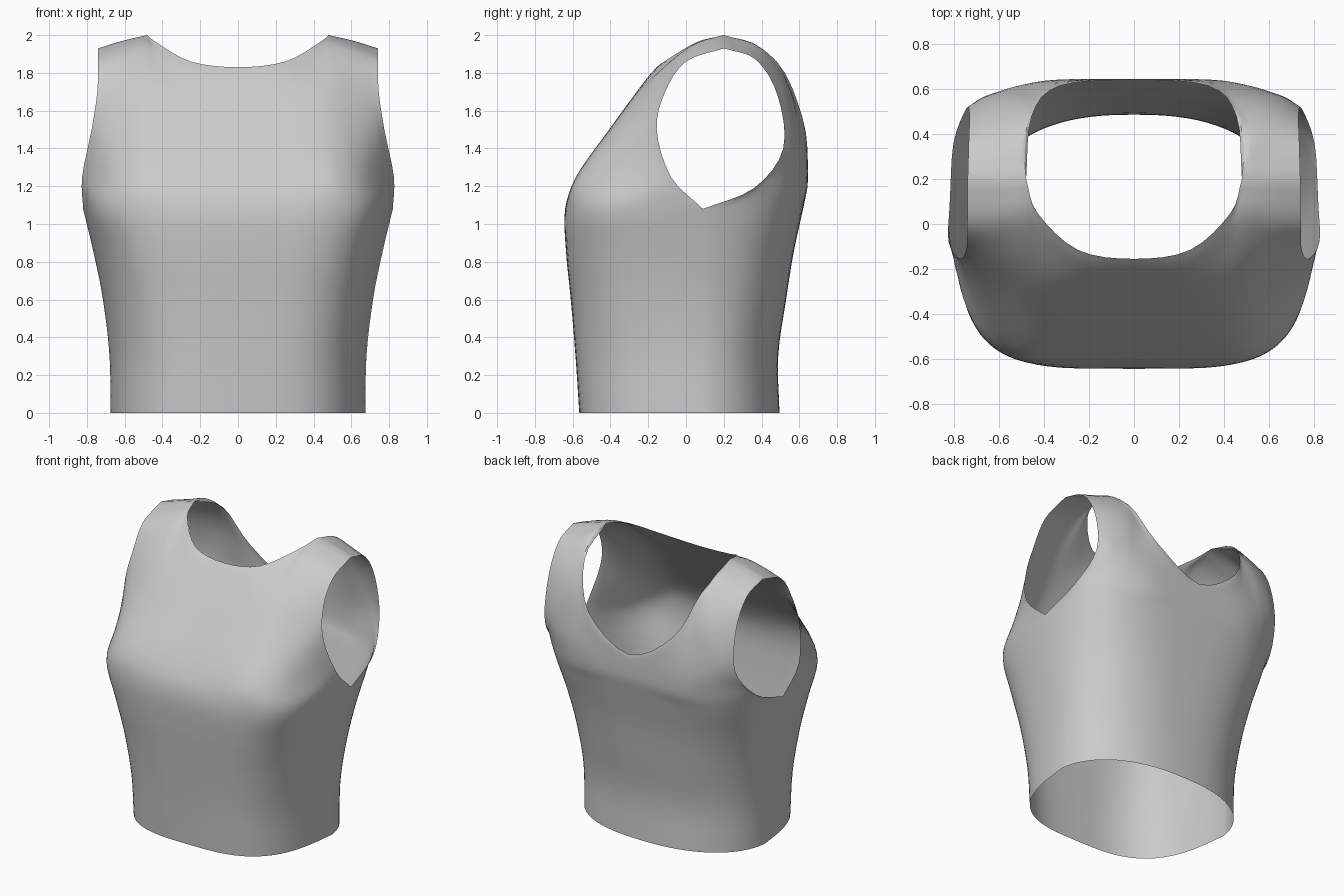
import bpy
import bmesh
from math import sin, cos, pi
from mathutils import Vector

default = bpy.data.objects.get("Cube")
if default:
    bpy.data.objects.remove(default, do_unlink=True)

STEPS = 4          # subdivisions between control points
HALF = 5           # control columns from the centre to the side
SEAM_Y = 0.09
TAPER = 0.1        # narrowing from the side seam to front and back

# Body rings: height, half width, front y, back y, front and back squareness
RINGS = [
    (0, .675, -.565, .495, 3.2, 2.4),
    (.3, .68, -.585, .488, 3.3, 2.5),
    (.6, .715, -.61, .53, 3.6, 2.7),
    (.85, .765, -.635, .57, 4.0, 3.0),
    (1.08, .82, -.64, .62, 4.5, 3.4),
]

# Chest rows up to the front neckline and shoulder, centre to armhole
FRONT = [
    [(0, -.575, 1.25), (.42, -.58, 1.25), (.57, -.53, 1.25),
     (.675, -.42, 1.25), (.765, -.24, 1.25), (.825, -.08, 1.25)],
    [(0, -.405, 1.5), (.34, -.405, 1.5), (.5, -.38, 1.5),
     (.635, -.3, 1.5), (.725, -.22, 1.5), (.775, -.155, 1.5)],
    [(0, -.26, 1.7), (.27, -.26, 1.7), (.43, -.23, 1.72),
     (.53, -.18, 1.75), (.65, -.14, 1.73), (.745, -.11, 1.7)],
    [(0, -.19, 1.79), (.25, -.17, 1.81), (.42, -.06, 1.88),
     (.49, .02, 1.94), (.61, .01, 1.91), (.742, 0, 1.86)],
    [(0, -.155, 1.83), (.25, -.115, 1.86), (.43, .05, 1.96),
     (.48, .2, 2), (.61, .2, 1.97), (.74, .2, 1.93)],
]

# Upper back rows up to the deep back neckline and shoulder
BACK = [
    [(0, .64, 1.18), (.36, .635, 1.18), (.545, .59, 1.2),
     (.665, .53, 1.22), (.75, .45, 1.23), (.803, .36, 1.19)],
    [(0, .645, 1.24), (.34, .642, 1.3), (.51, .615, 1.37),
     (.6, .59, 1.4), (.68, .56, 1.41), (.745, .515, 1.4)],
    [(0, .645, 1.31), (.33, .635, 1.42), (.47, .575, 1.64),
     (.54, .55, 1.7), (.64, .52, 1.7), (.732, .485, 1.68)],
    [(0, .643, 1.35), (.33, .625, 1.52), (.46, .51, 1.81),
     (.5, .4, 1.93), (.61, .39, 1.9), (.735, .37, 1.87)],
    [(0, .64, 1.37), (.33, .615, 1.57), (.455, .48, 1.86),
     (.48, .2, 2), (.61, .2, 1.97), (.74, .2, 1.93)],
]


def spline(points, corners=()):
    """Smooth curve through the points, breaking at corner indices."""
    last = len(points) - 1
    stops = set(corners) | {0, last}
    result = []
    for i in range(last):
        a, b = points[i], points[i + 1]
        before = 2 * a - b if i in stops else points[i - 1]
        after = 2 * b - a if i + 1 in stops else points[i + 2]
        ta, tb = (b - before) / 2, (after - a) / 2
        for s in range(STEPS):
            t = s / STEPS
            u = 1 - t
            result.append(a * u * u * (1 + 2 * t) + b * t * t * (3 - 2 * t)
                          + ta * t * u * u - tb * t * t * u)
    return result + [points[last].copy()]


def ring_row(ring, front):
    """Half of a rounded body section, from side seam to side seam."""
    z, width, y_front, y_back, front_power, back_power = ring
    depth = (y_front if front else y_back) - SEAM_Y
    power = front_power if front else back_power
    row = []
    count = HALF * STEPS
    for i in range(-count, count + 1):
        angle = abs(i) / count * pi / 2
        reach = max(cos(angle), 0) ** (2 / power)
        x = width * sin(angle) ** (2 / power) * (1 - TAPER * reach)
        row.append(Vector((x if i > 0 else -x, SEAM_Y + depth * reach, z)))
    return row


def chest_row(half, is_edge):
    """Mirror a half row and smooth it; the neck corner stays sharp."""
    right = [Vector((-x, y, z)) for x, y, z in half[:0:-1]]
    left = [Vector(p) for p in half]
    return spline(right + left, (2, 8) if is_edge else ())


def add_panel(bm, upper, front):
    rows = [ring_row(ring, front) for ring in RINGS]
    rows += [chest_row(half, half is upper[-1]) for half in upper]
    columns = []
    width = len(rows[0])
    for c in range(width):
        on_seam = c in (0, width - 1)
        breaks = (len(RINGS) - 1,) if on_seam else ()
        path = spline([row[c] for row in rows], breaks)
        columns.append([bm.verts.new(p) for p in path])
    for a, b in zip(columns, columns[1:]):
        for r in range(len(a) - 1):
            face = [a[r], b[r], b[r + 1], a[r + 1]]
            bm.faces.new(face if front else face[::-1])


# Sleeveless top: front and back panels joined at side and shoulder seams
bm = bmesh.new()
add_panel(bm, FRONT, True)
add_panel(bm, BACK, False)
bmesh.ops.remove_doubles(bm, verts=bm.verts, dist=0.001)
mesh = bpy.data.meshes.new("sleeveless_top")
bm.to_mesh(mesh)
bm.free()
top = bpy.data.objects.new("sleeveless_top", mesh)
bpy.context.collection.objects.link(top)

# Plain grey cloth
cloth = bpy.data.materials.new("grey_cloth")
cloth.use_nodes = True
grey = (.6, .6, .6, 1)
cloth.diffuse_color = grey
cloth.node_tree.nodes["Principled BSDF"].inputs["Base Color"].default_value = grey
mesh.materials.append(cloth)

bpy.context.view_layer.objects.active = top
top.select_set(True)
bpy.ops.object.shade_smooth_by_angle(angle=pi / 4)
